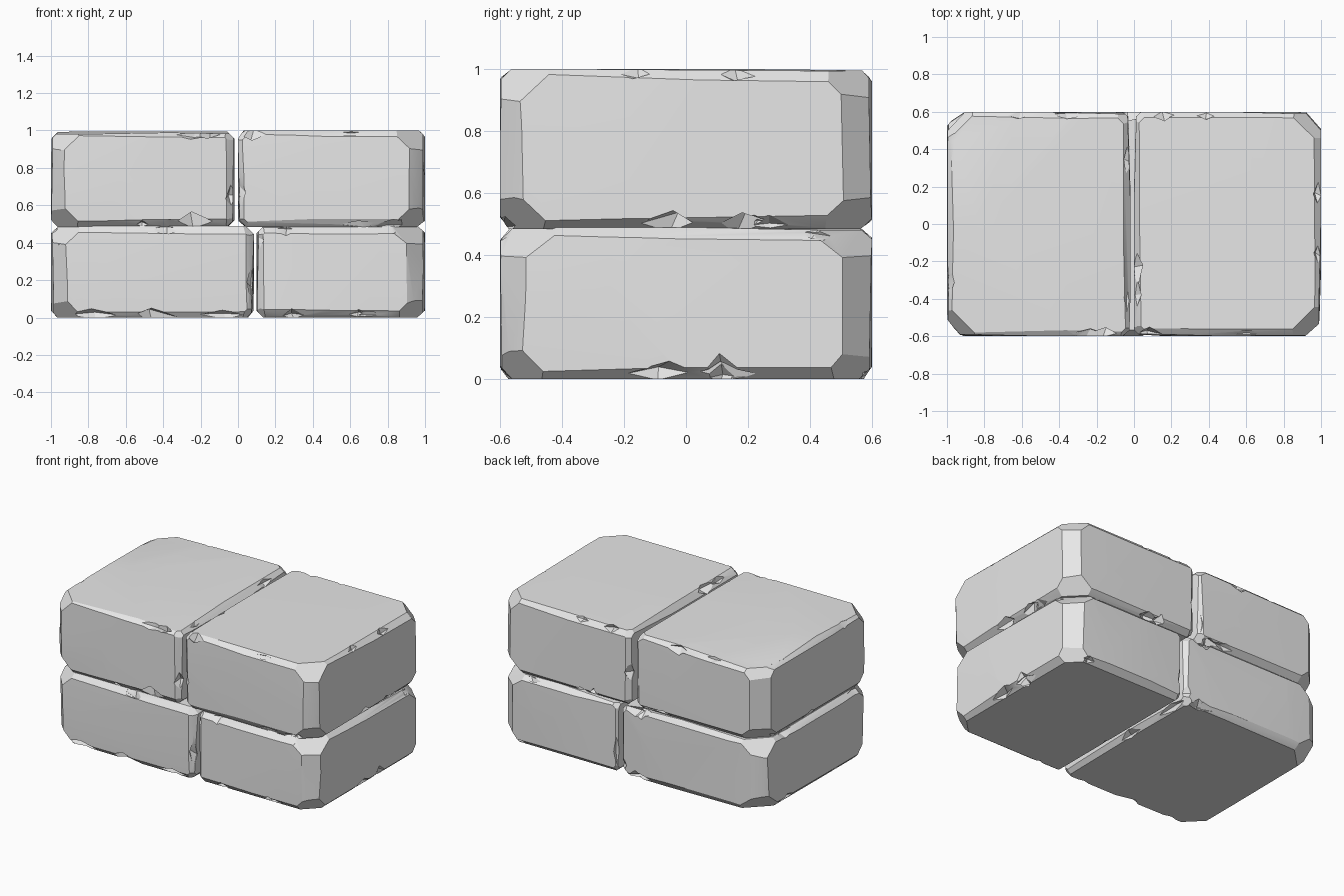
import bpy, bmesh, math, random
from mathutils import Vector, Matrix

if "Cube" in bpy.data.objects:
    bpy.data.objects.remove(bpy.data.objects["Cube"], do_unlink=True)

rng = random.Random(7)
AXES = [Vector((1, 0, 0)), Vector((0, 1, 0)), Vector((0, 0, 1))]

stone = bpy.data.materials.new("pale_grey_stone")
stone.use_nodes = True
stone.diffuse_color = (0.8, 0.8, 0.8, 1)
stone.node_tree.nodes["Principled BSDF"].inputs["Base Color"].default_value = (0.8, 0.8, 0.8, 1)


def slice_off(bm, point, normal):
    """Cut away everything beyond a plane and close the cut."""
    bmesh.ops.bisect_plane(bm, geom=bm.verts[:] + bm.edges[:] + bm.faces[:], dist=1e-5,
                           plane_co=point, plane_no=normal.normalized(), clear_outer=True)
    rim = [e for e in bm.edges if e.is_boundary]
    if rim:
        bmesh.ops.holes_fill(bm, edges=rim, sides=0)


def block_edges(lo, hi):
    """Yield the middle, direction, length and two outward normals of each box edge."""
    centre, half = (lo + hi) / 2, (hi - lo) / 2
    for k in range(3):
        i, j = (k + 1) % 3, (k + 2) % 3
        for si in (-1, 1):
            for sj in (-1, 1):
                n1, n2 = AXES[i] * si, AXES[j] * sj
                yield centre + n1 * half[i] + n2 * half[j], AXES[k], half[k] * 2, n1, n2


def chip(middle, direction, length, size):
    """A jagged double pyramid stretched along an edge, used to knock out a notch."""
    bm = bmesh.new()
    bmesh.ops.create_uvsphere(bm, u_segments=4, v_segments=2, radius=1)
    turn = Vector((0, 0, 1)).rotation_difference(direction).to_matrix().to_4x4()
    spin = Matrix.Rotation(rng.uniform(0, math.pi), 4, "Z")
    for v in bm.verts:
        v.co += Vector([rng.uniform(-0.25, 0.25) for _ in range(3)])
    shape = Matrix.Diagonal((size, size, length, 1))
    bmesh.ops.transform(bm, verts=bm.verts[:], matrix=Matrix.Translation(middle) @ turn @ spin @ shape)
    bmesh.ops.recalc_face_normals(bm, faces=bm.faces[:])
    mesh = bpy.data.meshes.new("chip_cutter")
    bm.to_mesh(mesh)
    bm.free()
    cutter = bpy.data.objects.new("chip_cutter", mesh)
    cutter.hide_render = True
    bpy.context.collection.objects.link(cutter)
    return cutter


def stone_block(name, lo, hi, big_chips):
    lo, hi = Vector(lo), Vector(hi)
    centre, dims = (lo + hi) / 2, hi - lo
    bm = bmesh.new()
    bmesh.ops.create_cube(bm, size=1, matrix=Matrix.Translation(centre) @ Matrix.Diagonal((*dims, 1)))
    edges = list(block_edges(lo, hi))

    # chamfered edges, deep on the outer upright corners, with uneven hewn cuts
    for middle, along, length, n1, n2 in edges:
        upright = along.z > 0.5
        outer = upright and abs(middle.x) > 0.9
        wide = 0.085 if outer else 0.035
        for shift in (-0.3, 0, 0.3):
            a, b = wide * rng.uniform(0.75, 1.25), wide * rng.uniform(0.75, 1.25)
            lean = along * shift * rng.uniform(0.1, 0.35) / wide * (0.25 if outer else 0.15)
            start = middle + along * shift * length - n1 * a
            slice_off(bm, start, n1 / a + n2 / b + lean)

    # knocked-off corners
    for sx in (-1, 1):
        for sy in (-1, 1):
            for sz in (-1, 1):
                n = Vector((sx, sy, sz * rng.uniform(0.8, 1.3)))
                corner = centre + Vector((sx * dims.x, sy * dims.y, sz * dims.z)) / 2
                inner = abs(corner.x) < 0.5
                slice_off(bm, corner - n * (0.028 if inner else 0.06), n)

    # faint hewn facets on every broad side
    for k in range(3):
        for s in (-1, 1):
            if k == 2 and s < 0:
                continue
            for _ in range(3):
                spot = centre + AXES[k] * s * (dims[k] / 2 - 0.001)
                tilt = Vector((0, 0, 0))
                for m in range(3):
                    if m != k:
                        t = rng.uniform(-1, 1)
                        tilt[m] = t * 0.035
                        spot[m] += math.copysign(dims[m] * rng.uniform(0.1, 0.3), t)
                slice_off(bm, spot, AXES[k] * s + tilt)

    bmesh.ops.remove_doubles(bm, verts=bm.verts[:], dist=0.0005)
    bmesh.ops.recalc_face_normals(bm, faces=bm.faces[:])
    mesh = bpy.data.meshes.new(name)
    bm.to_mesh(mesh)
    bm.free()
    mesh.materials.append(stone)
    block = bpy.data.objects.new(name, mesh)
    bpy.context.collection.objects.link(block)

    # notches broken out of the edges
    cutters = [chip(Vector(p), Vector(d), 0.11, 0.075) for p, d in big_chips]
    for middle, along, length, n1, n2 in edges:
        for _ in range(2 if length > 0.7 else 1):
            place = middle + along * length * rng.uniform(-0.42, 0.42) - (n1 + n2) * 0.01
            cutters.append(chip(place, along, rng.uniform(0.06, 0.14), rng.uniform(0.03, 0.05)))
    for cutter in cutters:
        mod = block.modifiers.new("notch", "BOOLEAN")
        mod.operation, mod.solver, mod.object = "DIFFERENCE", "EXACT", cutter
    graph = bpy.context.evaluated_depsgraph_get()
    result = bpy.data.meshes.new_from_object(block.evaluated_get(graph))
    block.modifiers.clear()
    block.data = result
    result.name = name
    result.materials.clear()
    result.materials.append(stone)
    for face in result.polygons:
        face.material_index = 0
    for cutter in cutters:
        bpy.data.objects.remove(cutter, do_unlink=True)

    # smooth over faint facets, keep chipped edges crisp
    bpy.ops.object.select_all(action="DESELECT")
    block.select_set(True)
    bpy.context.view_layer.objects.active = block
    bpy.ops.object.shade_smooth_by_angle(angle=math.radians(25))


X, Y = (1, 0, 0), (0, 1, 0)
stone_block("lower_right_block", (-1, -0.6, 0), (0.085, 0.6, 0.488),
            [((-0.45, -0.6, 0.0), X)])
stone_block("lower_left_block", (0.1, -0.6, 0), (1, 0.6, 0.488),
            [((1, 0.1, 0.01), Y), ((0.3, -0.6, 0.0), X)])
stone_block("upper_right_block", (-1, -0.6, 0.484), (-0.02, 0.6, 0.995),
            [((-0.24, -0.6, 0.5), X)])
stone_block("upper_left_block", (0, -0.6, 0.484), (1, 0.6, 1),
            [((1, 0.17, 0.49), Y), ((1, -0.05, 0.49), Y)])
